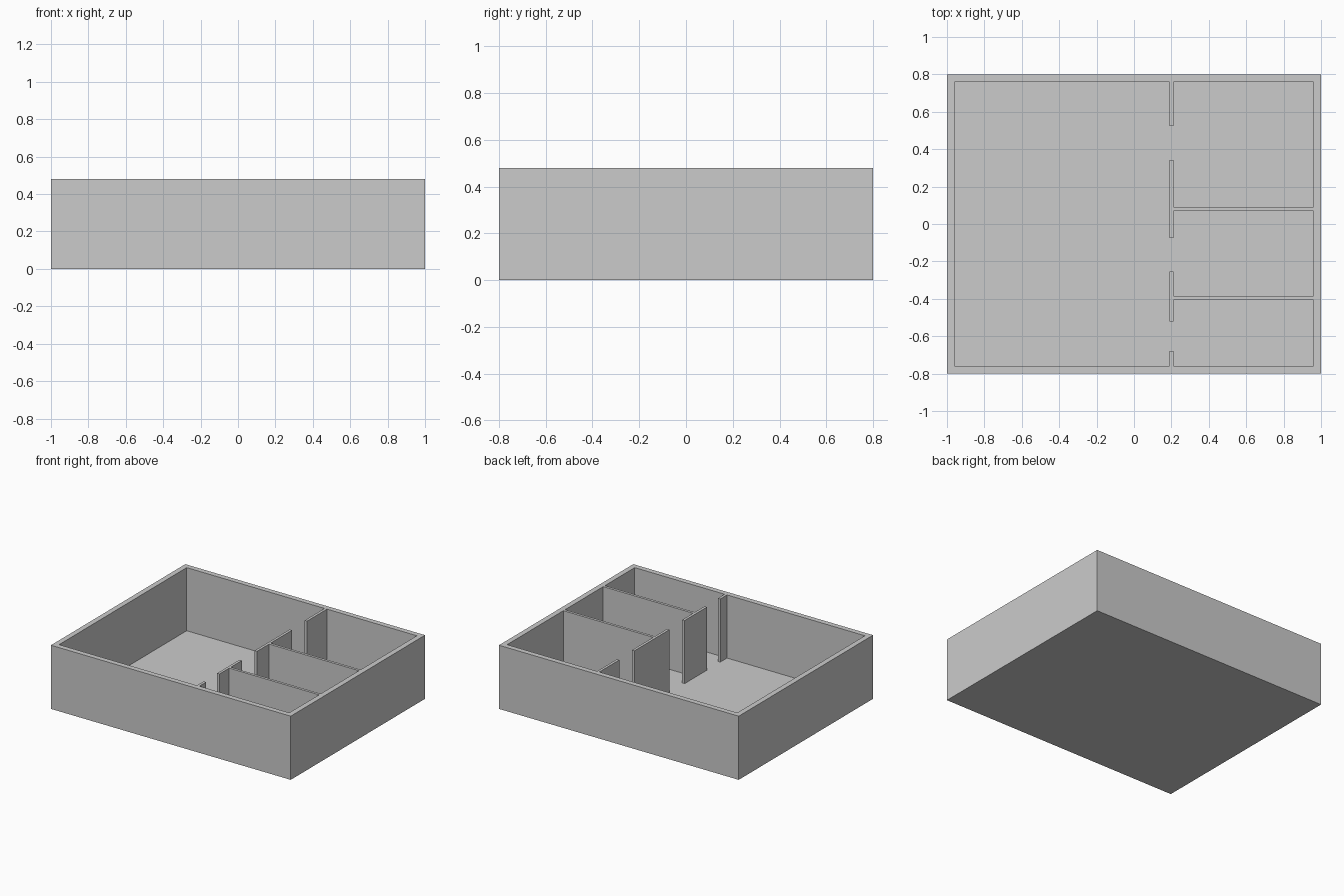
import bpy
import bmesh

if "Cube" in bpy.data.objects:
    bpy.data.objects.remove(bpy.data.objects["Cube"])

HEIGHT = 0.48
FLOOR = 0.004
OUT_X, OUT_Y = 1.0, 0.8
WALL = 0.04
IN_X, IN_Y = OUT_X - WALL, OUT_Y - WALL
HALL_X, THIN = 0.20, 0.02


def finish(name, bm):
    bmesh.ops.recalc_face_normals(bm, faces=bm.faces)
    mesh = bpy.data.meshes.new(name)
    bm.to_mesh(mesh)
    bm.free()
    obj = bpy.data.objects.new(name, mesh)
    bpy.context.collection.objects.link(obj)
    return obj


def box(name, x0, x1, y0, y1, z0, z1):
    bm = bmesh.new()
    bmesh.ops.create_cube(bm, size=1)
    bmesh.ops.scale(bm, vec=(x1 - x0, y1 - y0, z1 - z0), verts=bm.verts)
    bmesh.ops.translate(bm, vec=((x0 + x1) / 2, (y0 + y1) / 2, (z0 + z1) / 2), verts=bm.verts)
    return finish(name, bm)


# Thin floor slab under the whole plan
box("floor", -OUT_X, OUT_X, -OUT_Y, OUT_Y, 0, FLOOR)

# Outer walls: one closed rectangular ring
bm = bmesh.new()
corners = [(-1, -1), (1, -1), (1, 1), (-1, 1)]
rings = [[bm.verts.new((sx * w, sy * d, z)) for sx, sy in corners]
         for w, d, z in ((OUT_X, OUT_Y, FLOOR), (OUT_X, OUT_Y, HEIGHT),
                         (IN_X, IN_Y, HEIGHT), (IN_X, IN_Y, FLOOR))]
for r in range(4):
    a, b = rings[r], rings[(r + 1) % 4]
    for i in range(4):
        j = (i + 1) % 4
        bm.faces.new((a[i], a[j], b[j], b[i]))
finish("outer_walls", bm)

# Long partition, broken by three full-height doorways
for i, (y0, y1) in enumerate([(-IN_Y, -0.68), (-0.52, -0.255), (-0.075, 0.343), (0.523, IN_Y)], 1):
    box(f"partition_{i}", HALL_X - THIN / 2, HALL_X + THIN / 2, y0, y1, FLOOR, HEIGHT)

# Cross walls dividing the right side into three rooms
for i, y in enumerate((-0.395, 0.08), 1):
    box(f"room_divider_{i}", HALL_X + THIN / 2, IN_X, y - THIN / 2, y + THIN / 2, FLOOR, HEIGHT)
